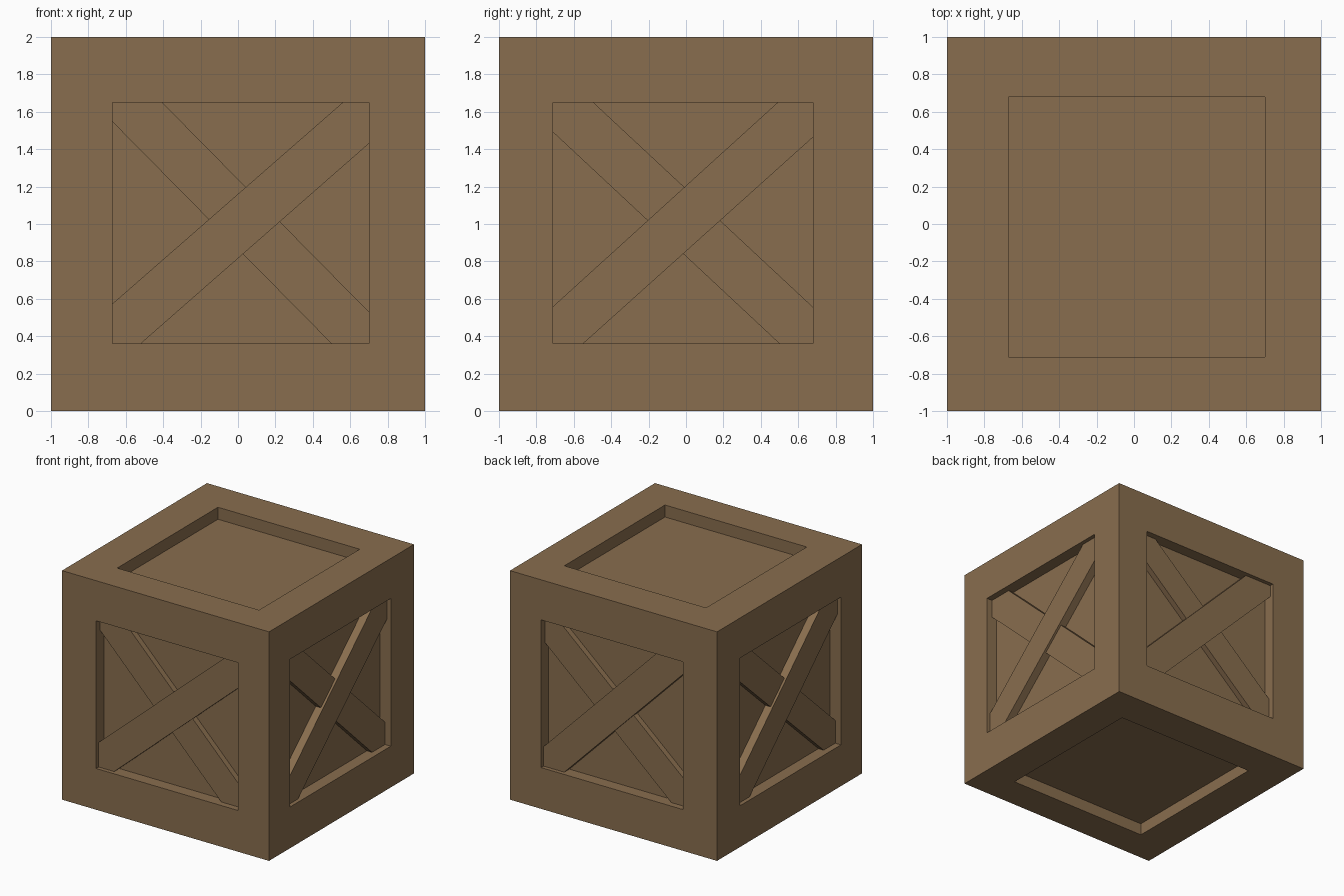
import bpy, bmesh
from mathutils import Vector

if "Cube" in bpy.data.objects:
    bpy.data.objects.remove(bpy.data.objects["Cube"])

# Window range on each axis, shared by opposite sides of the crate
WIN = {0: (-0.67, 0.70), 1: (-0.71, 0.68), 2: (0.36, 1.65)}
DEPTH = 0.105          # how far the panels are sunk
UPPER, LOWER = 0.035, 0.055   # sink of the crossing and crossed planks

wood = bpy.data.materials.new("brown_wood")
wood.diffuse_color = (0.25, 0.155, 0.077, 1)
wood.use_nodes = True
wood.node_tree.nodes["Principled BSDF"].inputs["Base Color"].default_value = wood.diffuse_color


def finish(name, bm):
    bmesh.ops.recalc_face_normals(bm, faces=bm.faces[:])
    mesh = bpy.data.meshes.new(name)
    bm.to_mesh(mesh)
    bm.free()
    mesh.materials.append(wood)
    ob = bpy.data.objects.new(name, mesh)
    bpy.context.collection.objects.link(ob)
    return ob


# Crate body: cube with a sunk rectangular panel on all six sides
def crate_body():
    bm = bmesh.new()
    bmesh.ops.create_cube(bm, size=2)
    bmesh.ops.translate(bm, verts=bm.verts[:], vec=(0, 0, 1))
    centre = Vector((0, 0, 1))
    for face in bm.faces[:]:
        normal = face.normal.copy()
        axis = max(range(3), key=lambda i: abs(normal[i]))
        bmesh.ops.inset_individual(bm, faces=[face], thickness=0.3)
        for v in face.verts:
            for i in range(3):
                if i != axis:
                    v.co[i] = WIN[i][1 if v.co[i] > centre[i] else 0]
        panel = bmesh.ops.extrude_discrete_faces(bm, faces=[face])["faces"][0]
        bmesh.ops.translate(bm, verts=panel.verts[:], vec=-normal * DEPTH)
    finish("crate_body", bm)


# Diagonal plank trimmed to the window; axis is the side it lies on
def plank(name, axis, sign, rising, bottom, top, start_z, end_z, sink):
    along = 1 - axis
    a, b = WIN[along] if rising else WIN[along][::-1]
    z0, z1 = WIN[2]
    outline = [(a, z0), (bottom, z0), (b, end_z), (b, z1), (top, z1), (a, start_z)]
    bm = bmesh.new()
    verts = []
    for u, z in outline:
        co = Vector((0, 0, z))
        co[along] = u
        co[axis] = sign * (1 - DEPTH - 0.005)
        verts.append(bm.verts.new(co))
    face = bm.faces.new(verts)
    out = bmesh.ops.extrude_face_region(bm, geom=[face], use_keep_orig=True)
    move = Vector((0, 0, 0))
    move[axis] = sign * (DEPTH + 0.005 - sink)
    bmesh.ops.translate(bm, vec=move,
                        verts=[g for g in out["geom"] if isinstance(g, bmesh.types.BMVert)])
    finish(name, bm)


crate_body()

# Crossed planks: the one on top swaps between opposite sides
XR = (True, -0.52, 0.56, 0.575, 1.43)
XF = (False, 0.50, -0.405, 0.53, 1.545)
YR = (True, -0.55, 0.49, 0.56, 1.465)
YF = (False, 0.50, -0.495, 0.555, 1.49)
for side, axis, sign, over, under in (("front", 1, -1, XR, XF), ("back", 1, 1, XF, XR),
                                      ("right", 0, 1, YR, YF), ("left", 0, -1, YF, YR)):
    plank(side + "_upper_plank", axis, sign, *over, UPPER)
    plank(side + "_lower_plank", axis, sign, *under, LOWER)
